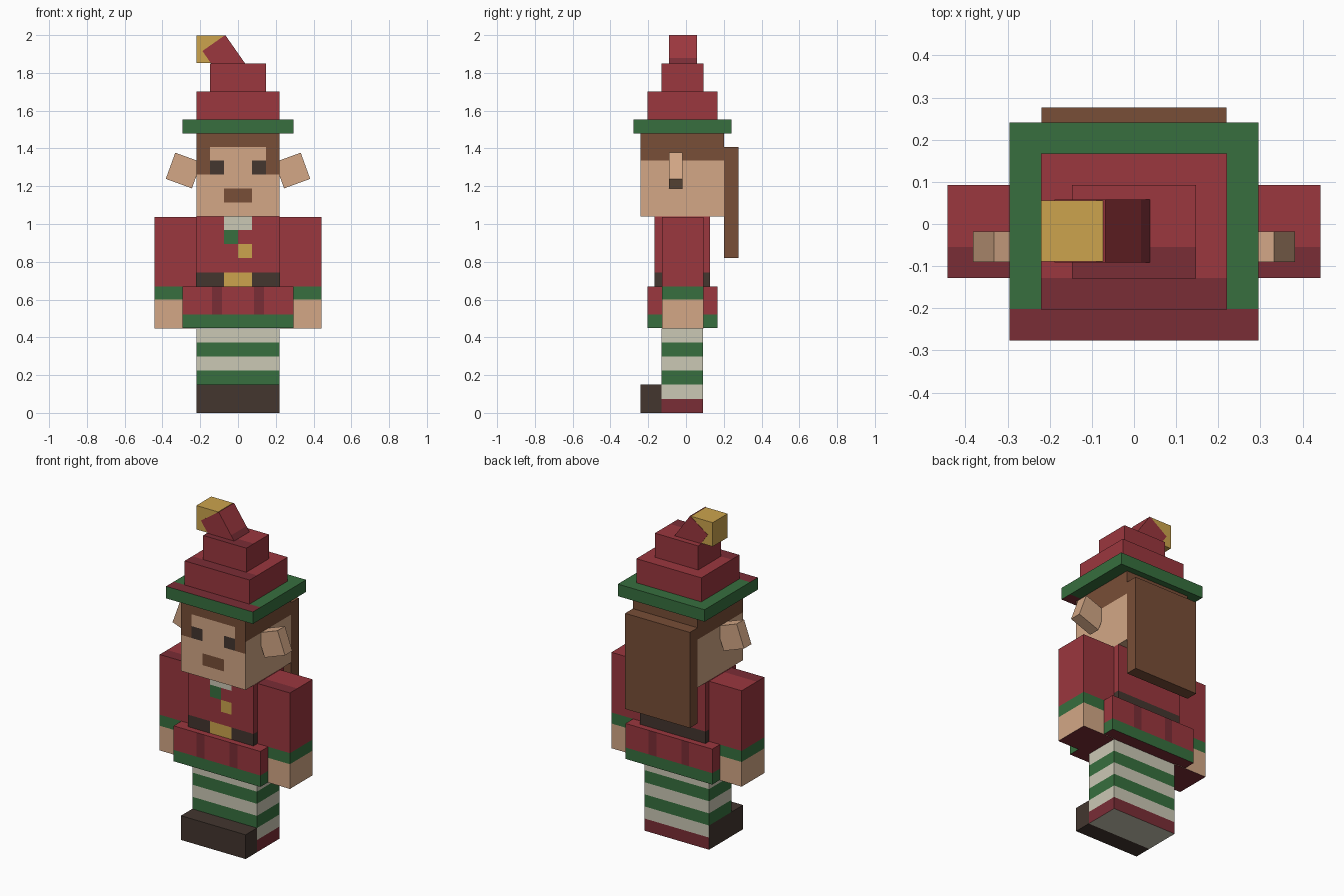
import bpy, bmesh, math
from mathutils import Vector

default = bpy.data.objects.get("Cube")
if default:
    bpy.data.objects.remove(default, do_unlink=True)


# ---- materials ----
def material(name, hex_code):
    rgb = [int(hex_code[i:i + 2], 16) / 255 for i in (0, 2, 4)]
    lin = [c / 12.92 if c <= 0.04045 else ((c + 0.055) / 1.055) ** 2.4 for c in rgb]
    m = bpy.data.materials.new(name)
    m.use_nodes = True
    m.diffuse_color = (*lin, 1)
    m.node_tree.nodes["Principled BSDF"].inputs["Base Color"].default_value = (*lin, 1)
    return m


NAMES = {"red": "9b373e", "dark_red": "7a2d36", "green": "376f3e", "cream": "cbc8b5",
         "skin": "d3a786", "brown": "784e37", "dark": "43362f", "gold": "cca44d"}
MATS = {n: material(n, h) for n, h in NAMES.items()}


# ---- box with optional cuts and a colour rule on (face centre, face normal) ----
def box(name, x, y, z, colour, cuts=None, rule=None, centre=(0, 0, 0), tilt=0):
    bm = bmesh.new()
    bmesh.ops.create_cube(bm, size=1)
    spans = (x, y, z)
    for v in bm.verts:
        v.co = Vector([s[0] if c < 0 else s[1] for s, c in zip(spans, v.co)])
    for axis, values in (cuts or {}).items():
        normal = Vector([float(a == axis) for a in "xyz"])
        for value in values:
            bmesh.ops.bisect_plane(bm, geom=bm.verts[:] + bm.edges[:] + bm.faces[:],
                                   plane_co=normal * value, plane_no=normal, dist=1e-5)
    bm.normal_update()
    used = [colour]
    for f in bm.faces:
        pick = (rule(f.calc_center_median(), f.normal) if rule else None) or colour
        if pick not in used:
            used.append(pick)
        f.material_index = used.index(pick)
    mesh = bpy.data.meshes.new(name)
    bm.to_mesh(mesh)
    bm.free()
    for n in used:
        mesh.materials.append(MATS[n])
    obj = bpy.data.objects.new(name, mesh)
    obj.location = centre
    obj.rotation_euler[1] = math.radians(tilt)
    bpy.context.collection.objects.link(obj)
    return obj


def front_strip(limit):
    """Dark red on the front strip of upward and downward faces."""
    return lambda c, n: "dark_red" if abs(n.z) > 0.5 and c.y < limit else None


# ---- legs and shoes ----
STRIPES = ["dark_red", "cream", "green", "cream", "green", "cream"]


def leg_rule(c, n):
    if n.z < -0.5:
        return "cream"
    if n.x < -0.5 and c.z < 0.148:
        return "dark"
    if abs(n.z) < 0.5:
        return STRIPES[min(5, int(c.z / 0.0745))]


box("striped_legs", (-0.22, 0.22), (-0.13, 0.09), (0, 0.447), "cream",
    {"z": [0.0745 * i for i in range(1, 6)]}, leg_rule)
box("shoes", (-0.22, 0.22), (-0.24, -0.13), (0, 0.149), "dark")


# ---- skirt of the coat, with green hem and folds ----
def skirt_rule(c, n):
    if n.z < -0.5:
        return "dark_red"
    if abs(n.z) < 0.5 and c.z < 0.52:
        return "green"
    if abs(n.y) > 0.5 and 0.085 < abs(c.x) < 0.138:
        return "dark_red"


box("coat_skirt", (-0.295, 0.295), (-0.204, 0.166), (0.45, 0.668), "red",
    {"x": [-0.138, -0.085, 0.085, 0.138], "z": [0.52]}, skirt_rule)


# ---- torso with collar, button, belt and buckle ----
def torso_rule(c, n):
    front = n.y < -0.5
    if abs(n.z) > 0.5:
        return None
    if c.z < 0.742:
        return "gold" if front and abs(c.x) < 0.074 else "dark"
    if front and abs(c.x) < 0.074:
        if c.z > 0.967:
            return "cream"
        if c.z > 0.893 and c.x < 0:
            return "green"
        if 0.82 < c.z < 0.893 and c.x > 0:
            return "gold"


box("torso", (-0.222, 0.222), (-0.167, 0.128), (0.66, 1.04), "red",
    {"x": [-0.074, 0, 0.074], "z": [0.742, 0.82, 0.893, 0.967]}, torso_rule)


# ---- arms ----
def arm_rule(c, n):
    if n.z < -0.5:
        return "dark_red"
    if n.z > 0.5:
        return "dark_red" if c.y < -0.055 else "red"
    return "skin" if c.z < 0.6 else "green" if c.z < 0.668 else "red"


for side, label in ((1, "left"), (-1, "right")):
    box(label + "_arm", sorted((side * 0.22, side * 0.443)), (-0.128, 0.092), (0.448, 1.038),
        "red", {"y": [-0.055], "z": [0.6, 0.668]}, arm_rule)
    # tilted ear
    box(label + "_ear", (-0.0737, 0.0737), (-0.09, -0.018), (-0.0737, 0.0737), "skin",
        centre=(side * 0.288, 0, 1.283), tilt=-20 * side)


# ---- head with hairline, eyes and mouth ----
def head_rule(c, n):
    if n.z > 0.5:
        return "brown"
    if n.z < -0.5:
        return "skin"
    if n.y > 0.5:
        return "brown"
    if abs(n.x) > 0.5:
        return "brown" if c.z > 1.335 else "skin"
    ax = abs(c.x)
    if c.z > 1.408 or (ax > 0.148 and c.z > 1.262):
        return "brown"
    if 0.074 < ax < 0.148 and 1.262 < c.z < 1.335:
        return "dark"
    if ax < 0.074 and 1.115 < c.z < 1.188:
        return "brown"


box("head", (-0.22, 0.22), (-0.241, 0.202), (1.04, 1.482), "skin",
    {"x": [-0.148, -0.074, 0.074, 0.148],
     "z": [1.115, 1.188, 1.262, 1.335, 1.408]}, head_rule)
box("back_hair", (-0.22, 0.22), (0.202, 0.277), (0.82, 1.408), "brown")

# ---- stepped hat ----
box("hat_brim", (-0.295, 0.295), (-0.277, 0.241), (1.48, 1.554), "green",
    {"y": [-0.202]}, front_strip(-0.202))
box("hat_lower_tier", (-0.221, 0.221), (-0.203, 0.167), (1.554, 1.702), "red",
    {"y": [-0.128]}, front_strip(-0.128))
box("hat_upper_tier", (-0.147, 0.147), (-0.129, 0.092), (1.702, 1.85), "red",
    {"y": [-0.055]}, front_strip(-0.055))
box("hat_tip", (-0.0737, 0.0737), (-0.091, 0.058), (-0.11, 0.11), "red", {"z": [-0.037]},
    lambda c, n: "dark_red" if n.x > 0.5 and c.z < -0.037 else None,
    centre=(-0.065, 0, 1.868), tilt=-35)
box("hat_pompom", (-0.221, -0.073), (-0.089, 0.056), (1.852, 1.999), "gold")
